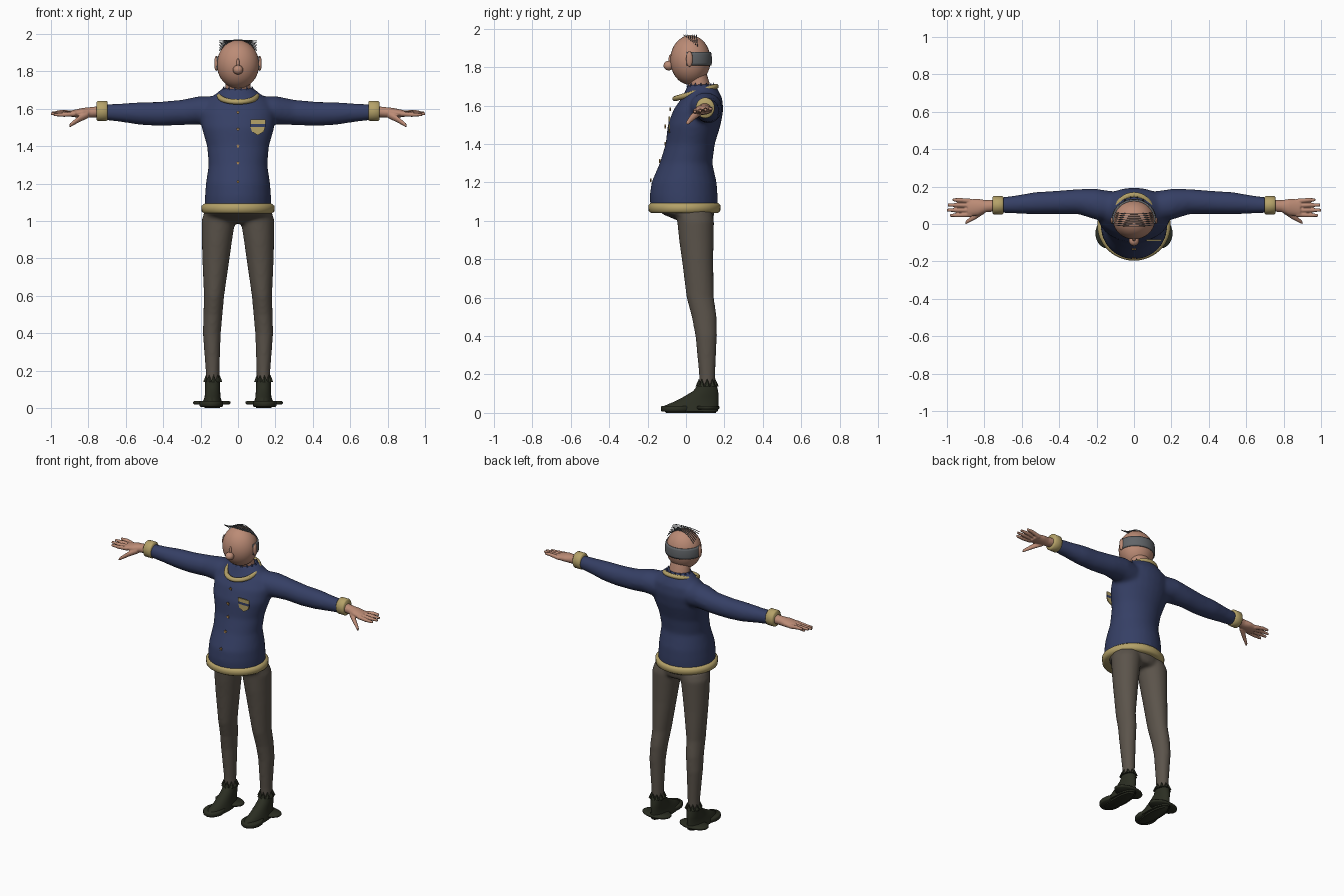
import bpy, bmesh, math
from mathutils import Matrix, Vector

cube = bpy.data.objects.get("Cube")
if cube:
    bpy.data.objects.remove(cube)


def material(name, r, g, b):
    m = bpy.data.materials.new(name)
    m.use_nodes = True
    m.diffuse_color = (r, g, b, 1)
    m.node_tree.nodes["Principled BSDF"].inputs["Base Color"].default_value = (r, g, b, 1)
    return m


SKIN = material("skin", .50, .26, .18)
NAVY = material("navy cloth", .036, .05, .13)
GOLD = material("gold trim", .46, .36, .14)
BROWN = material("brown cloth", .105, .088, .07)
SHOE = material("dark leather", .024, .027, .016)
GREY = material("grey hair", .12, .13, .14)
BRONZE = material("bronze", .48, .27, .09)


def finish(name, bm, mat, voxel=0, rounds=0, angle=60):
    """Turn a bmesh into a shaded object, optionally fused by a voxel remesh."""
    bmesh.ops.recalc_face_normals(bm, faces=bm.faces)
    mesh = bpy.data.meshes.new(name)
    bm.to_mesh(mesh)
    bm.free()
    mesh.materials.append(mat)
    ob = bpy.data.objects.new(name, mesh)
    bpy.context.collection.objects.link(ob)
    bpy.ops.object.select_all(action='DESELECT')
    ob.select_set(True)
    bpy.context.view_layer.objects.active = ob
    bpy.ops.object.shade_smooth_by_angle(angle=math.radians(angle))
    if voxel:
        mod = ob.modifiers.new("fuse", 'REMESH')
        mod.mode, mod.voxel_size, mod.use_smooth_shade = 'VOXEL', voxel, True
    if rounds:
        mod = ob.modifiers.new("soften", 'SMOOTH')
        mod.iterations = rounds
    return ob


def loft(bm, rings, axis='z', side=1, sides=28):
    """Skin elliptical rings: (position on axis, centre a, centre b, radius a, radius b)."""
    loops = []
    for t, a, b, ra, rb in rings:
        loop = []
        for i in range(sides):
            w = math.tau * i / sides
            u, v = a + ra * math.cos(w), b + rb * math.sin(w)
            p = (u, v, t) if axis == 'z' else (t, u, v)
            loop.append(bm.verts.new((p[0] * side, p[1], p[2])))
        loops.append(loop)
    for lo, hi in zip(loops, loops[1:]):
        for i in range(sides):
            j = (i + 1) % sides
            bm.faces.new((lo[i], lo[j], hi[j], hi[i]))
    bm.faces.new(loops[0])
    bm.faces.new(loops[-1])


def ball(name, mat, centre, radii):
    bm = bmesh.new()
    bmesh.ops.create_uvsphere(bm, u_segments=32, v_segments=20, radius=1,
                              matrix=Matrix.Translation(centre) @ Matrix.Diagonal((*radii, 1)))
    return finish(name, bm, mat)


def plate(name, mat, outline, y, depth=.008):
    """Thin upright plate facing the front, from an x-z outline."""
    bm = bmesh.new()
    face = bm.faces.new([bm.verts.new((x, y, z)) for x, z in outline])
    new = bmesh.ops.extrude_face_region(bm, geom=[face])["geom"]
    bmesh.ops.translate(bm, vec=(0, depth, 0), verts=[v for v in new if isinstance(v, bmesh.types.BMVert)])
    return finish(name, bm, mat, angle=30)


def points(name, mat, centre, rx, ry, count, height):
    """Ring of small upright teeth along a torn edge."""
    bm = bmesh.new()
    for i in range(count):
        w = math.tau * i / count
        spot = Vector(centre) + Vector((rx * math.cos(w), ry * math.sin(w), 0))
        bmesh.ops.create_cone(bm, segments=6, radius1=height * .45, radius2=0, depth=height,
                              cap_ends=True, matrix=Matrix.Translation(spot))
    finish(name, bm, mat, angle=30)


# Jacket: torso and both sleeves fused
torso = [(1.06, 0, -.01, .178, .175), (1.13, 0, -.012, .177, .177), (1.2, 0, -.01, .172, .17),
         (1.3, 0, 0, .157, .137), (1.4, 0, .022, .166, .128), (1.5, 0, .043, .195, .138),
         (1.58, 0, .065, .2, .13), (1.64, 0, .083, .175, .105), (1.68, 0, .083, .118, .085),
         (1.71, 0, .08, .082, .07)]
sleeve = [(.08, .09, 1.58, .08, .085), (.2, .105, 1.592, .083, .076), (.3, .12, 1.58, .067, .068),
          (.42, .115, 1.572, .062, .065), (.52, .112, 1.574, .06, .061), (.62, .105, 1.578, .05, .05),
          (.72, .1, 1.582, .041, .042)]
bm = bmesh.new()
loft(bm, torso)
for s in (1, -1):
    loft(bm, sleeve, 'x', s)
finish("jacket", bm, NAVY, .011, 10)

# Hem band and cuffs
bm = bmesh.new()
loft(bm, [(1.04, 0, -.008, .18, .172), (1.05, 0, -.008, .194, .186),
          (1.08, 0, -.008, .196, .188), (1.092, 0, -.008, .18, .178)], sides=48)
finish("jacket_hem", bm, GOLD)
for s, side in ((1, "left"), (-1, "right")):
    bm = bmesh.new()
    loft(bm, [(.698, .1, 1.588, .044, .049), (.704, .1, 1.588, .049, .054),
              (.75, .1, 1.588, .049, .054), (.756, .1, 1.588, .043, .048)], 'x', s)
    finish(side + "_cuff", bm, GOLD)

# Collar ring, tilted so that it rises at the back
bpy.ops.mesh.primitive_torus_add(location=(0, .05, 1.668), rotation=(.29, 0, 0),
                                 major_segments=48, major_radius=.1, minor_radius=.014)
collar = bpy.context.object
collar.name = "collar"
collar.scale.y = 1.1
collar.data.materials.append(GOLD)
bpy.ops.object.shade_smooth_by_angle()
points("neckline_teeth", NAVY, (0, .078, 1.708), .078, .066, 14, .024)

# Buttons down the front
for z, y in ((1.58, -.085), (1.49, -.112), (1.4, -.112), (1.31, -.14), (1.21, -.188)):
    star = [(.011 * (1 - .5 * (i % 2)) * math.sin(math.pi * i / 5),
             z + .011 * (1 - .5 * (i % 2)) * math.cos(math.pi * i / 5)) for i in range(10)]
    plate("button", BRONZE, star, y)

# Chest badge: bars over a pointed shield
left, right, mid = .066, .146, .106
plate("badge_top", GOLD, [(left, 1.542), (right, 1.542), (right, 1.518), (left, 1.518)], -.092)
plate("badge_stripe", NAVY, [(left, 1.518), (right, 1.518), (right, 1.502), (left, 1.502)], -.092)
plate("badge_point", GOLD, [(left, 1.502), (right, 1.502), (right - .008, 1.478),
                            (mid, 1.458), (left + .008, 1.478)], -.092)

# Hands: palm, four fingers and a thumb fused
for s, side in ((1, "left"), (-1, "right")):
    bm = bmesh.new()
    loft(bm, [(.73, .1, 1.585, .032, .03), (.79, .095, 1.58, .032, .028),
              (.83, .09, 1.578, .044, .026), (.89, .086, 1.573, .046, .018)], 'x', s)
    for i, tip in enumerate((.985, 1, .995, .97)):
        y, z = .05 + .024 * i, 1.562 + .005 * i
        loft(bm, [(.87, y, 1.573, .013, .014), (.93, y + .003 * (i - 1), z + .006, .0115, .012),
                  (tip, y + .004 * (i - 1), z + .006, .008, .008)], 'x', s, 12)
    loft(bm, [(.8, .075, 1.57, .02, .02), (.85, .04, 1.545, .017, .018),
              (.9, .008, 1.51, .01, .011)], 'x', s, 12)
    finish(side + "_hand", bm, SKIN, .0045, 2)

# Trousers: hips and both legs fused
leg = [(1.05, .09, .035, .09, .1), (1, .105, .05, .09, .096), (.9, .112, .054, .081, .09),
       (.8, .118, .06, .073, .082), (.6, .128, .074, .054, .071), (.5, .134, .095, .051, .065),
       (.4, .14, .105, .048, .056), (.2, .136, .11, .037, .042), (.08, .136, .11, .034, .038)]
bm = bmesh.new()
loft(bm, [(.985, 0, .055, .1, .07), (1, 0, .05, .15, .09), (1.035, 0, .012, .176, .135),
          (1.08, 0, -.01, .172, .16)])
for s in (1, -1):
    loft(bm, leg, 'z', s)
finish("trousers", bm, BROWN, .01, 6)

# Shoes: upper, torn ankle edge, broad flat heel and toe soles
for s, side in ((1, "left"), (-1, "right")):
    bm = bmesh.new()
    loft(bm, [(.008, .137, .025, .056, .14), (.036, .137, .027, .05, .142), (.06, .136, .055, .042, .113),
              (.085, .136, .08, .041, .09), (.115, .136, .103, .04, .064), (.145, .136, .11, .04, .05)], 'z', s)
    finish(side + "_shoe", bm, SHOE)
    points(side + "_shoe_teeth", SHOE, (s * .136, .11, .158), .037, .043, 9, .04)
    for part, x, y, rx, ry, z in (("heel", .14, .112, .1, .062, .018), ("toe", .143, -.05, .063, .08, .006)):
        bm = bmesh.new()
        loft(bm, [(z, x, y, rx - .006, ry - .006), (z + .006, x, y, rx, ry),
                  (.032, x, y, rx, ry), (.037, x, y, rx - .006, ry - .006)], 'z', s)
        finish(side + "_" + part + "_sole", bm, SHOE)
    bm = bmesh.new()
    loft(bm, [(0, .138, .025, .04, .13), (.02, .138, .025, .05, .142)], 'z', s)
    finish(side + "_sole_base", bm, SHOE)

# Neck, head, nose and ears
bm = bmesh.new()
loft(bm, [(1.6, 0, .08, .07, .06), (1.72, 0, .066, .068, .056), (1.79, 0, .045, .062, .055)])
finish("neck", bm, SKIN)
centre = Vector((0, .023, 1.837))
ball("head", SKIN, centre, (.113, .105, .129))
ball("nose", SKIN, (0, -.09, 1.808), (.027, .027, .025))
ball("nose_bridge", SKIN, (0, -.079, 1.838), (.009, .012, .03))
for s, side in ((1, "left"), (-1, "right")):
    ball(side + "_ear", SKIN, (s * .116, .018, 1.842), (.011, .017, .04))

# Hair band round the back of the head, cut from a larger shell
bm = bmesh.new()
bmesh.ops.create_uvsphere(bm, u_segments=48, v_segments=32, radius=1,
                          matrix=Matrix.Translation(centre) @ Matrix.Diagonal((.119, .112, .15, 1)))
for spot, normal in (((0, .002, 0), (0, -1, 0)), ((0, 0, 1.88), (0, 0, 1)), ((0, 0, 1.81), (0, 0, -1))):
    bmesh.ops.bisect_plane(bm, geom=bm.verts[:] + bm.edges[:] + bm.faces[:], plane_co=spot,
                           plane_no=normal, clear_outer=True)
band = finish("hair_band", bm, GREY)
band.modifiers.new("thickness", 'SOLIDIFY').thickness = .012

# Strands combed across the crown
for i in range(7):
    y, z = -.012 + .011 * i, 1.962 - .009 * i
    curve = bpy.data.curves.new("hair_strand", 'CURVE')
    curve.dimensions, curve.bevel_depth, curve.bevel_resolution = '3D', .0022, 1
    spline = curve.splines.new('POLY')
    spline.points.add(8)
    for k, p in enumerate(spline.points):
        u = k / 4 - 1
        p.co = (.1 * u, y + .006 * u * u, z + (1.967 - z) * (1 - u * u), 1)
    curve.materials.append(GREY)
    strand = bpy.data.objects.new("hair_strand", curve)
    bpy.context.collection.objects.link(strand)
